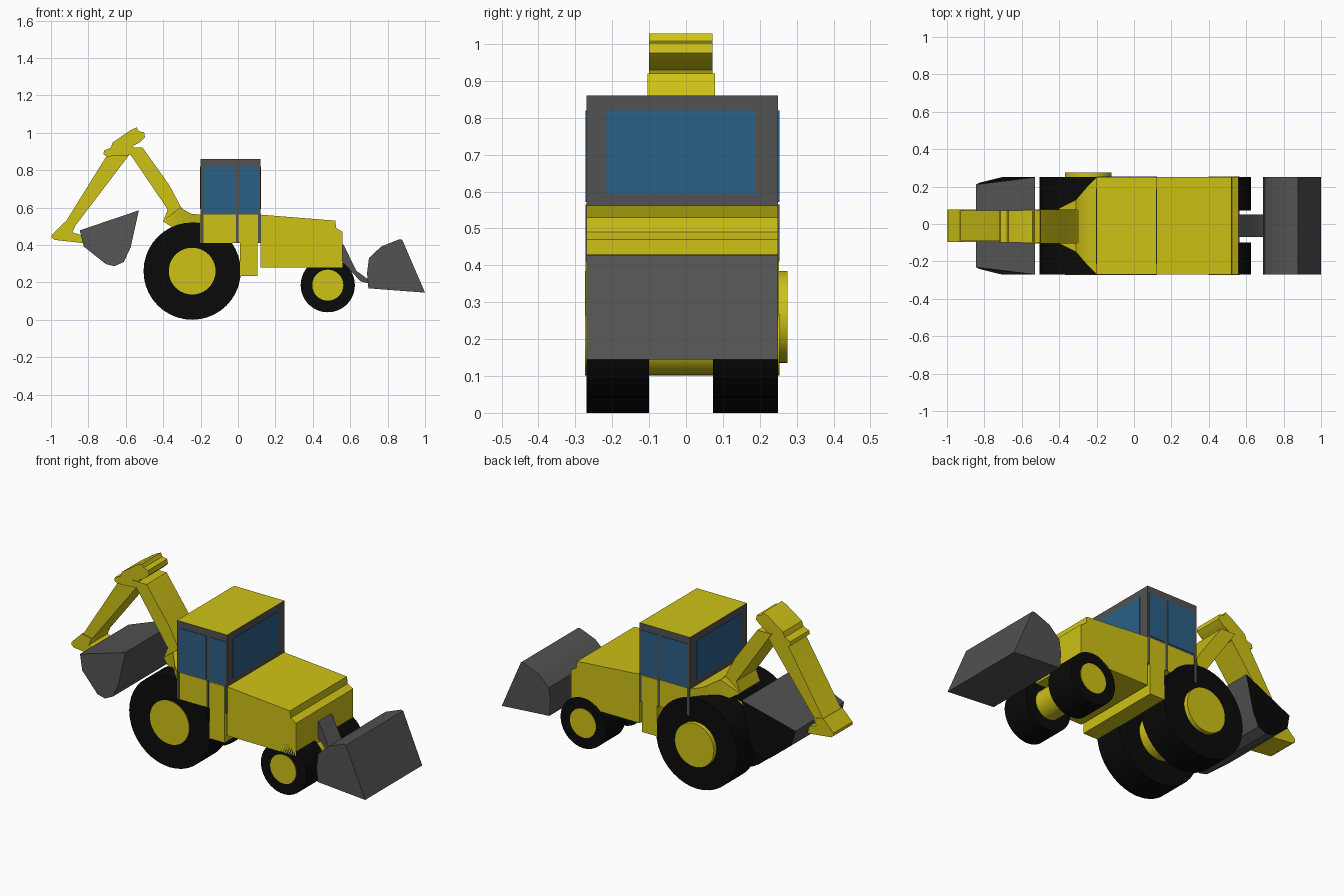
import bpy, bmesh, math
from mathutils import Matrix

cube = bpy.data.objects.get("Cube")
if cube:
    bpy.data.objects.remove(cube, do_unlink=True)


def material(name, rgb):
    m = bpy.data.materials.new(name)
    m.use_nodes = True
    m.diffuse_color = (*rgb, 1)
    m.node_tree.nodes["Principled BSDF"].inputs["Base Color"].default_value = (*rgb, 1)
    return m


YELLOW = material("yellow paint", (0.62, 0.54, 0.008))
GREY = material("dark grey metal", (0.085, 0.085, 0.085))
BLACK = material("black rubber", (0.003, 0.003, 0.003))
BLUE = material("blue glass", (0.025, 0.115, 0.24))

# Overall body sides
RIGHT, LEFT = -0.27, 0.25
MID = (RIGHT + LEFT) / 2


def finish(name, bm, mats, rule=None):
    bmesh.ops.recalc_face_normals(bm, faces=bm.faces)
    bm.normal_update()
    if rule:
        for f in bm.faces:
            f.material_index = rule(f)
    mesh = bpy.data.meshes.new(name)
    bm.to_mesh(mesh)
    bm.free()
    for m in mats:
        mesh.materials.append(m)
    ob = bpy.data.objects.new(name, mesh)
    bpy.context.collection.objects.link(ob)
    bpy.ops.object.select_all(action='DESELECT')
    ob.select_set(True)
    bpy.context.view_layer.objects.active = ob
    bpy.ops.object.shade_smooth_by_angle(angle=math.radians(35))
    return ob


def prism(name, profile, y0, y1, mats, rule=None, taper=None):
    """Side profile (x, z) extruded across y; taper(x) insets each end."""
    bm = bmesh.new()
    inset = taper or (lambda x: 0)
    a = [bm.verts.new((x, y0 + inset(x), z)) for x, z in profile]
    b = [bm.verts.new((x, y1 - inset(x), z)) for x, z in profile]
    bm.faces.new(a)
    bm.faces.new(b[::-1])
    for i in range(len(a)):
        j = (i + 1) % len(a)
        bm.faces.new((a[i], b[i], b[j], a[j]))
    return finish(name, bm, mats, rule)


def box(name, x0, x1, y0, y1, z0, z1, mats, rule=None):
    return prism(name, [(x0, z0), (x1, z0), (x1, z1), (x0, z1)], y0, y1, mats, rule)


def cylinder(name, x, z, r, y0, y1, mat):
    bm = bmesh.new()
    bmesh.ops.create_cone(bm, cap_ends=True, segments=40, radius1=r, radius2=r, depth=y1 - y0)
    bm.transform(Matrix.Translation((x, (y0 + y1) / 2, z)) @ Matrix.Rotation(math.pi / 2, 4, 'X'))
    return finish(name, bm, [mat])


def loft(name, sections, mat):
    """Rectangular sections (x, half width, z low, z high) joined in a row."""
    bm = bmesh.new()
    rings = [[bm.verts.new((x, MID + s * w, z)) for s, z in ((-1, lo), (1, lo), (1, hi), (-1, hi))]
             for x, w, lo, hi in sections]
    for p, q in zip(rings, rings[1:]):
        for i in range(4):
            j = (i + 1) % 4
            bm.faces.new((p[i], p[j], q[j], q[i]))
    bm.faces.new(rings[0])
    bm.faces.new(rings[-1][::-1])
    return finish(name, bm, [mat])


# Wheels and the hubs running right across
for label, x, z, r, hub, hub_end in (("rear", -0.245, 0.26, 0.26, 0.125, 0.275),
                                     ("front", 0.48, 0.185, 0.145, 0.083, 0.253)):
    cylinder(label + "_wheel_right", x, z, r, RIGHT, -0.10, BLACK)
    cylinder(label + "_wheel_left", x, z, r, 0.073, LEFT, BLACK)
    cylinder(label + "_axle_hub", x, z, hub, RIGHT - 0.004, hub_end, YELLOW)

# Hood, lower cab and step
prism("hood", [(0.12, 0.28), (0.56, 0.28), (0.56, 0.47), (0.525, 0.49), (0.52, 0.53), (0.12, 0.562)],
      RIGHT, LEFT, [YELLOW])
box("lower_cab", -0.2, 0.12, RIGHT, LEFT, 0.41, 0.562, [YELLOW])
box("step", 0.01, 0.105, RIGHT - 0.002, LEFT + 0.002, 0.235, 0.56, [YELLOW])

# Cab with yellow roof face
box("cab", -0.2, 0.12, RIGHT, LEFT, 0.56, 0.86, [GREY, YELLOW], lambda f: int(f.normal.z > 0.9))

# Window plates and door strips on both sides
for side, y in (("right", RIGHT), ("left", LEFT)):
    y0, y1 = y - 0.003, y + 0.003
    box("rear_window_" + side, -0.183, -0.012, y0, y1, 0.572, 0.82, [BLUE])
    box("door_window_" + side, 0.006, 0.11, y0, y1, 0.572, 0.82, [BLUE])
    for part, x in (("rear", -0.192), ("middle", -0.003), ("front", 0.115)):
        box(part + "_strip_" + side, x - 0.007, x + 0.007, y0, y1, 0.41, 0.565, [GREY])
for end, x in (("windshield", 0.12), ("back_window", -0.2)):
    box(end, x - 0.003, x + 0.003, -0.215, 0.19, 0.592, 0.82, [BLUE])

# Digger: flared mount, boom, elbow, arm and bucket link
loft("digger_mount", [(-0.2, 0.26, 0.42, 0.562), (-0.25, 0.21, 0.44, 0.567),
                      (-0.31, 0.14, 0.47, 0.60), (-0.40, 0.095, 0.525, 0.53)], YELLOW)
prism("boom", [(-0.40, 0.526), (-0.29, 0.53), (-0.28, 0.575), (-0.307, 0.606), (-0.366, 0.718),
               (-0.51, 0.92), (-0.60, 0.92), (-0.376, 0.59)], -0.104, 0.078, [YELLOW])
prism("elbow", [(-0.70, 0.873), (-0.72, 0.885), (-0.715, 0.905), (-0.68, 0.92), (-0.67, 0.948),
                (-0.574, 1.014), (-0.542, 1.028), (-0.532, 1.008), (-0.502, 1.002), (-0.497, 0.975),
                (-0.526, 0.948), (-0.56, 0.93), (-0.58, 0.88)], -0.10, 0.072, [YELLOW])
prism("arm", [(-0.70, 0.88), (-0.92, 0.526), (-0.955, 0.49), (-0.868, 0.505), (-0.575, 0.89)],
      -0.09, 0.072, [YELLOW])
prism("bucket_link", [(-0.93, 0.52), (-0.995, 0.455), (-0.997, 0.44), (-0.98, 0.427), (-0.83, 0.41),
                      (-0.83, 0.45), (-0.885, 0.467), (-0.868, 0.508)], -0.095, 0.077, [YELLOW])

# Digger bucket, narrowing towards the link, dark on its left end
prism("digger_bucket", [(-0.846, 0.478), (-0.825, 0.392), (-0.707, 0.298), (-0.66, 0.286), (-0.61, 0.31),
                        (-0.574, 0.387), (-0.53, 0.585)], RIGHT, LEFT, [GREY, BLACK],
      lambda f: int(f.normal.y > 0.7), lambda x: max(0, -0.76 - x) * 0.45)

# Loader arm and bucket
prism("loader_arm", [(0.55, 0.32), (0.655, 0.205), (0.74, 0.184), (0.74, 0.225), (0.69, 0.22),
                     (0.633, 0.262), (0.565, 0.40), (0.55, 0.41)], -0.07, 0.05, [GREY])
prism("loader_bucket", [(0.69, 0.25), (0.70, 0.33), (0.766, 0.392), (0.862, 0.43), (0.878, 0.428),
                        (1.0, 0.145), (0.697, 0.168)], RIGHT, LEFT, [GREY])
